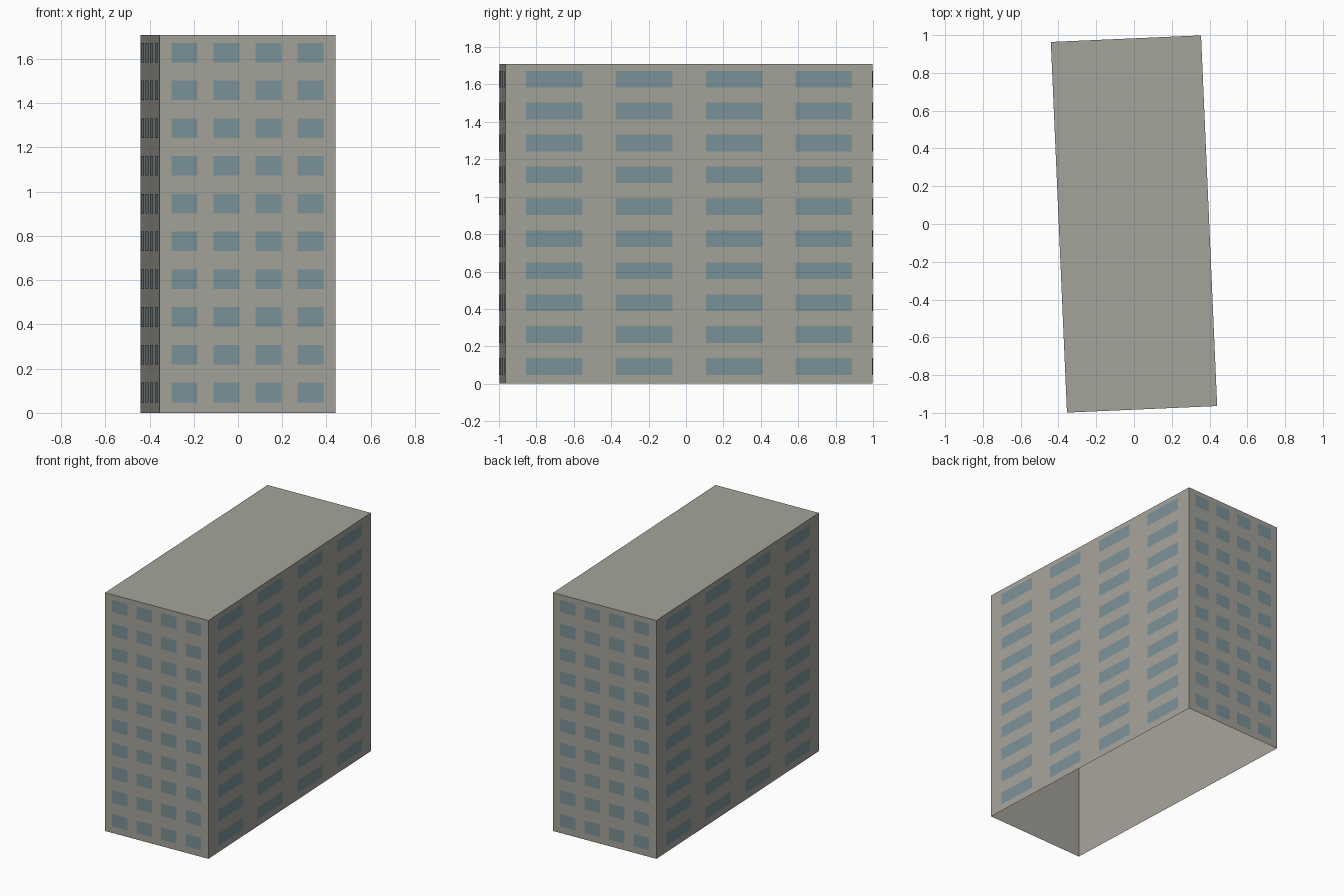
import bpy, bmesh, math
from mathutils import Matrix, Vector

if "Cube" in bpy.data.objects:
    bpy.data.objects.remove(bpy.data.objects["Cube"])

HX, HY, HEIGHT = 0.398, 0.982, 1.709      # half width, half depth, height
TURN = Matrix.Rotation(0.0435, 4, 'Z')    # slight turn of the whole block
ROWS, COLUMNS = 10, 4


def material(name, colour):
    mat = bpy.data.materials.new(name)
    mat.diffuse_color = (*colour, 1)
    mat.use_nodes = True
    mat.node_tree.nodes["Principled BSDF"].inputs["Base Color"].default_value = mat.diffuse_color
    return mat


def make_object(name, bm, mat):
    mesh = bpy.data.meshes.new(name)
    bm.to_mesh(mesh)
    bm.free()
    mesh.materials.append(mat)
    obj = bpy.data.objects.new(name, mesh)
    obj.matrix_world = TURN
    bpy.context.collection.objects.link(obj)
    return obj


concrete = material("warm grey concrete", (0.376, 0.366, 0.323))
glass = material("blue grey glass", (0.198, 0.287, 0.314))

# Building shell: four walls and a flat roof, open underneath
bm = bmesh.new()
bmesh.ops.create_cube(bm, size=1)
bmesh.ops.scale(bm, vec=(2 * HX, 2 * HY, HEIGHT), verts=bm.verts)
bmesh.ops.translate(bm, vec=(0, 0, HEIGHT / 2), verts=bm.verts)
bm.normal_update()
floor = [f for f in bm.faces if f.normal.z < -0.5]
bmesh.ops.delete(bm, geom=floor, context='FACES_ONLY')
make_object("building_shell", bm, concrete)


# Window panes: one grid of thin panes per wall, seen from outside
def window_grid(name, side, half_width, distance, first, pitch, width):
    bm = bmesh.new()
    spin = Matrix.Rotation(side * math.pi / 2, 4, 'Z')
    for row in range(ROWS):
        z0 = 0.048 + 0.1707 * row
        z1 = z0 + 0.089
        for col in range(COLUMNS):
            centre = first + pitch * col
            x0, x1 = ((2 * (centre + s * width / 2) - 1) * half_width for s in (-1, 1))
            y = -distance - 0.003
            corners = [(x0, y, z0), (x1, y, z0), (x1, y, z1), (x0, y, z1)]
            bm.faces.new([bm.verts.new(spin @ Vector(c)) for c in corners])
    make_object(name, bm, glass)


for name, side in (("front_windows", 0), ("back_windows", 2)):
    window_grid(name, side, HX, HY, 0.142, 0.2385, 0.149)
for name, side in (("right_windows", 1), ("left_windows", 3)):
    window_grid(name, side, HY, HX, 0.132, 0.245, 0.154)
